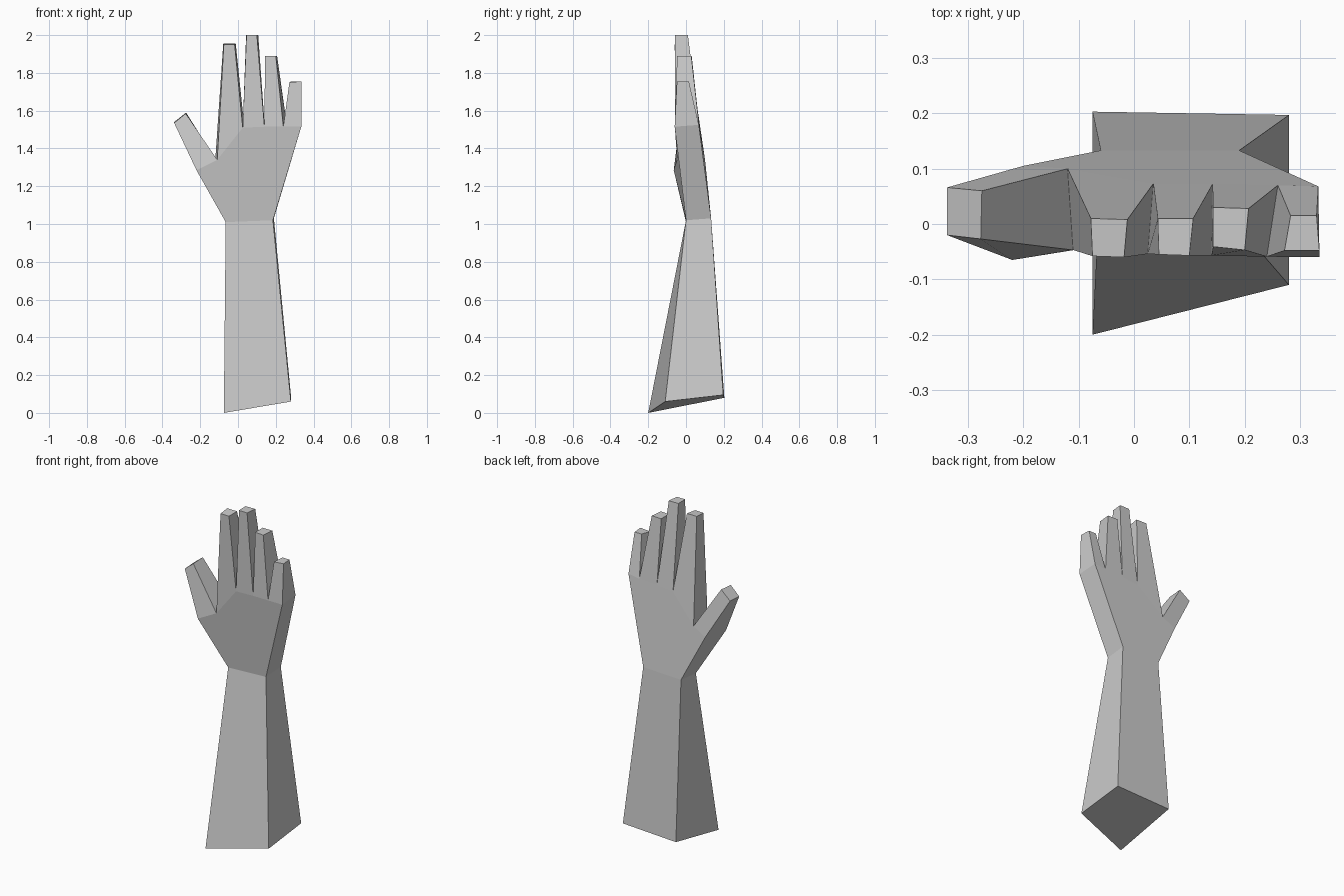
import bpy, bmesh

# Outline of the arm: each name holds a palm-side point and the matching back-side point
outline = {
    # forearm
    "elbow_in":   ((-0.075, -0.20, 0.0), (-0.075, 0.203, 0.08)),
    "wrist_in":   ((-0.065, 0.0, 1.01), (-0.06, 0.133, 1.02)),
    # thumb
    "thumb_base": ((-0.22, -0.065, 1.285), (-0.20, 0.105, 1.30)),
    "thumb_a":    ((-0.338, -0.02, 1.535), (-0.338, 0.066, 1.54)),
    "thumb_b":    ((-0.277, -0.027, 1.585), (-0.275, 0.06, 1.59)),
    "crotch":     ((-0.11, -0.047, 1.34), (-0.12, 0.10, 1.345)),
    # fingers and the gaps between them
    "index_a":    ((-0.075, -0.058, 1.95), (-0.078, 0.01, 1.955)),
    "index_b":    ((-0.018, -0.06, 1.95), (-0.012, 0.008, 1.955)),
    "gap_1":      ((0.025, -0.054, 1.51), (0.035, 0.073, 1.50)),
    "middle_a":   ((0.045, -0.055, 2.0), (0.043, 0.01, 2.0)),
    "middle_b":   ((0.10, -0.057, 2.0), (0.107, 0.01, 2.0)),
    "gap_2":      ((0.14, -0.057, 1.515), (0.142, 0.072, 1.51)),
    "ring_a":     ((0.143, -0.041, 1.89), (0.143, 0.03, 1.89)),
    "ring_b":     ((0.20, -0.047, 1.89), (0.207, 0.028, 1.89)),
    "gap_3":      ((0.24, -0.059, 1.515), (0.26, 0.07, 1.515)),
    "little_a":   ((0.272, -0.048, 1.75), (0.283, 0.015, 1.755)),
    "little_b":   ((0.335, -0.048, 1.755), (0.33, 0.015, 1.755)),
    "knuckle":    ((0.335, -0.06, 1.515), (0.333, 0.068, 1.525)),
    # outer side of the forearm
    "wrist_out":  ((0.185, 0.0, 1.02), (0.19, 0.133, 1.03)),
    "elbow_out":  ((0.28, -0.11, 0.06), (0.28, 0.197, 0.095)),
}

# Flat panels, drawn on both the palm side and the back side
panels = [
    "elbow_in wrist_in wrist_out elbow_out",
    "wrist_in thumb_base crotch gap_1 gap_2 gap_3 knuckle wrist_out",
    "thumb_base thumb_a thumb_b crotch",
    "crotch index_a index_b gap_1",
    "gap_1 middle_a middle_b gap_2",
    "gap_2 ring_a ring_b gap_3",
    "gap_3 little_a little_b knuckle",
]

bm = bmesh.new()
verts = {n: [bm.verts.new(p) for p in pair] for n, pair in outline.items()}
for panel in panels:
    for side in (0, 1):
        bm.faces.new([verts[n][side] for n in panel.split()])

# Side walls joining the two outlines, including the cut end of the forearm
names = list(outline)
for a, b in zip(names, names[1:] + names[:1]):
    bm.faces.new([verts[a][0], verts[b][0], verts[b][1], verts[a][1]])

bmesh.ops.recalc_face_normals(bm, faces=bm.faces)
mesh = bpy.data.meshes.new("hand_and_forearm")
bm.to_mesh(mesh)
bm.free()
bpy.context.collection.objects.link(bpy.data.objects.new("hand_and_forearm", mesh))
